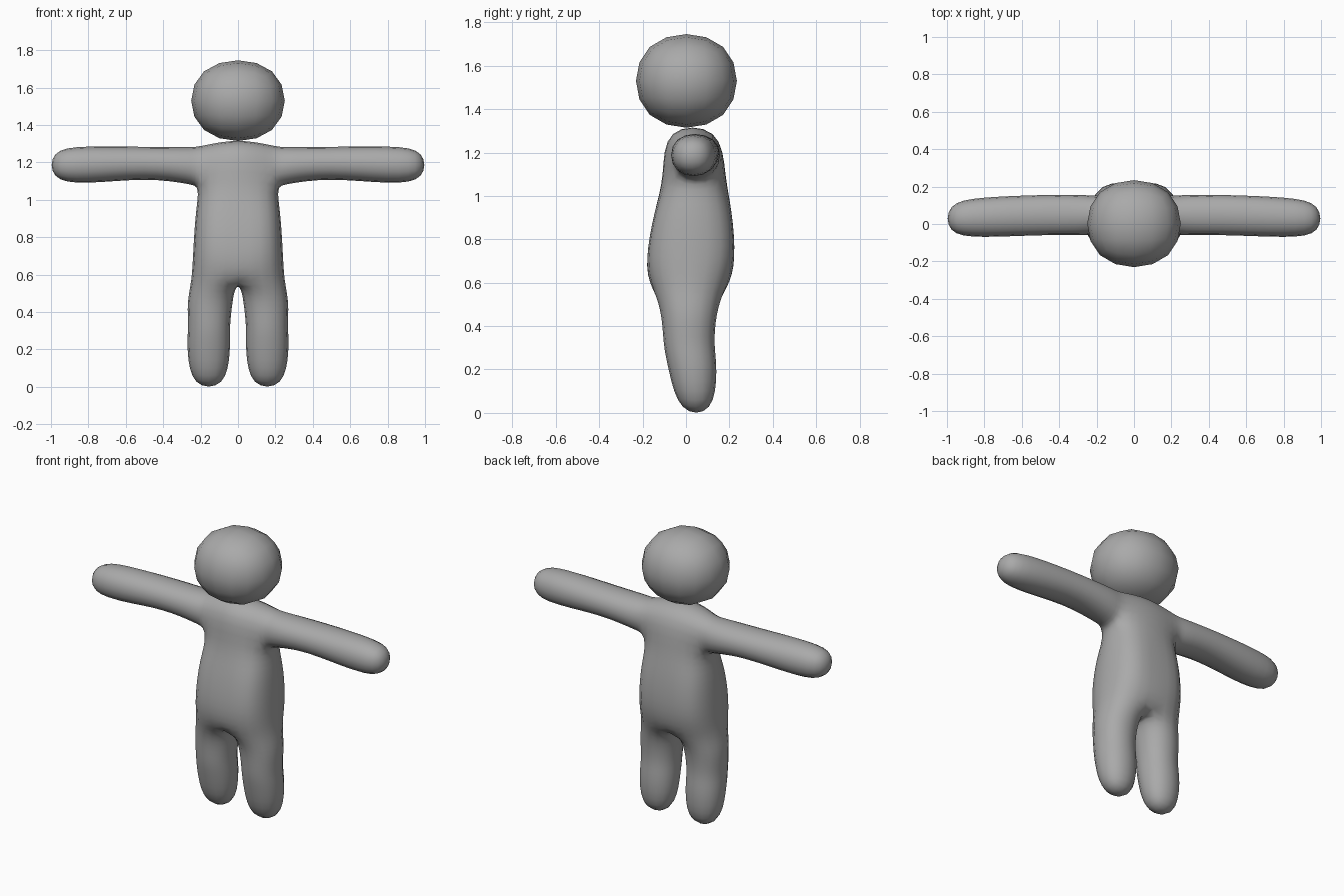
import bpy
import bmesh
from mathutils import Vector

cube = bpy.data.objects.get("Cube")
if cube:
    bpy.data.objects.remove(cube, do_unlink=True)

# Single plain grey material
grey = bpy.data.materials.new("plain grey")
grey.use_nodes = True
colour = (0.4, 0.4, 0.4, 1)
grey.diffuse_color = colour
grey.node_tree.nodes["Principled BSDF"].inputs["Base Color"].default_value = colour


def finish(bm, name):
    """Turn a cage into a smooth subdivided object."""
    bmesh.ops.recalc_face_normals(bm, faces=bm.faces[:])
    for f in bm.faces:
        f.smooth = True
    mesh = bpy.data.meshes.new(name)
    bm.to_mesh(mesh)
    bm.free()
    mesh.materials.append(grey)
    obj = bpy.data.objects.new(name, mesh)
    bpy.context.collection.objects.link(obj)
    sub = obj.modifiers.new("Subdivision", 'SUBSURF')
    sub.levels = sub.render_levels = 2


def fit_cage(bm, steps=60):
    """Grow a cage so that its subdivided surface passes through its own points."""
    target = {v: v.co.copy() for v in bm.verts}
    for _ in range(steps):
        shift = {}
        for v in bm.verts:
            n = len(v.link_edges)
            near = sum((e.other_vert(v).co for e in v.link_edges), Vector())
            far = sum((l.link_loop_next.link_loop_next.vert.co for l in v.link_loops), Vector())
            shift[v] = target[v] - (v.co * n * n + near * 4 + far) / (n * (n + 5))
        for v, d in shift.items():
            v.co += d


# ---- Body cage: every face is made on both sides, sharing the middle line ----
bm = bmesh.new()
cache = {}


def vert(p, side):
    key = (round(p[0] * side, 4) + 0.0, round(p[1], 4), round(p[2], 4))
    if key not in cache:
        cache[key] = bm.verts.new(key)
    return cache[key]


def face(points):
    for side in (1, -1):
        bm.faces.new([vert(p, side) for p in points[::side]])


def loft(rings, closed=True, skip=()):
    for a, b in zip(rings, rings[1:]):
        n = len(a)
        for i in range(n if closed else n - 1):
            if i not in skip:
                j = (i + 1) % n
                face([a[i], a[j], b[j], b[i]])


def torso_ring(zmid, front, back, a, zside, cf, cb):
    return [(0, front, zmid), (a, cf, zside), (a, cb, zside), (0, back, zmid)]


def leg_ring(z, x0, x1, y0, y1):
    return [(x0, y0, z), (x1, y0, z), (x1, y1, z), (x0, y1, z)]


def arm_ring(x, yc, ry, zc, rz):
    return [(x, yc - ry, zc - rz), (x, yc + ry, zc - rz),
            (x, yc + ry, zc + rz), (x, yc - ry, zc + rz)]


# Torso from crotch to shoulders
crotch = torso_ring(0.56, -0.135, 0.165, 0.218, 0.57, -0.097, 0.125)
belly = torso_ring(0.72, -0.178, 0.222, 0.208, 0.72, -0.113, 0.157)
chest = torso_ring(0.92, -0.145, 0.21, 0.196, 0.92, -0.087, 0.15)
armpit = torso_ring(1.10, -0.108, 0.182, 0.193, 1.08, -0.05, 0.135)
shoulder = torso_ring(1.285, -0.06, 0.122, 0.18, 1.262, -0.03, 0.122)
loft([crotch, belly, chest, armpit], closed=False)
loft([armpit, shoulder], closed=False, skip=(1,))
face(shoulder)

# Legs
legs = [crotch,
        leg_ring(0.45, 0.062, 0.235, -0.080, 0.107),
        leg_ring(0.32, 0.073, 0.237, -0.070, 0.100),
        leg_ring(0.19, 0.075, 0.238, -0.048, 0.110),
        leg_ring(0.04, 0.102, 0.211, -0.005, 0.094)]
loft(legs)
face(legs[-1])

# Arms
arms = [[armpit[1], armpit[2], shoulder[2], shoulder[1]],
        arm_ring(0.28, 0.048, 0.078, 1.184, 0.071),
        arm_ring(0.50, 0.047, 0.078, 1.195, 0.064),
        arm_ring(0.80, 0.036, 0.076, 1.188, 0.070),
        arm_ring(0.965, 0.030, 0.050, 1.186, 0.048)]
loft(arms)
face(arms[-1])

fit_cage(bm)
finish(bm, "body")

# ---- Head: rounded cube, subdivided into a slightly flattened ball ----
bm = bmesh.new()
bmesh.ops.create_cube(bm, size=2)
for v in bm.verts:
    v.co = v.co * Vector((0.298, 0.277, 0.257)) + Vector((0, 0.002, 1.53))
finish(bm, "head")
